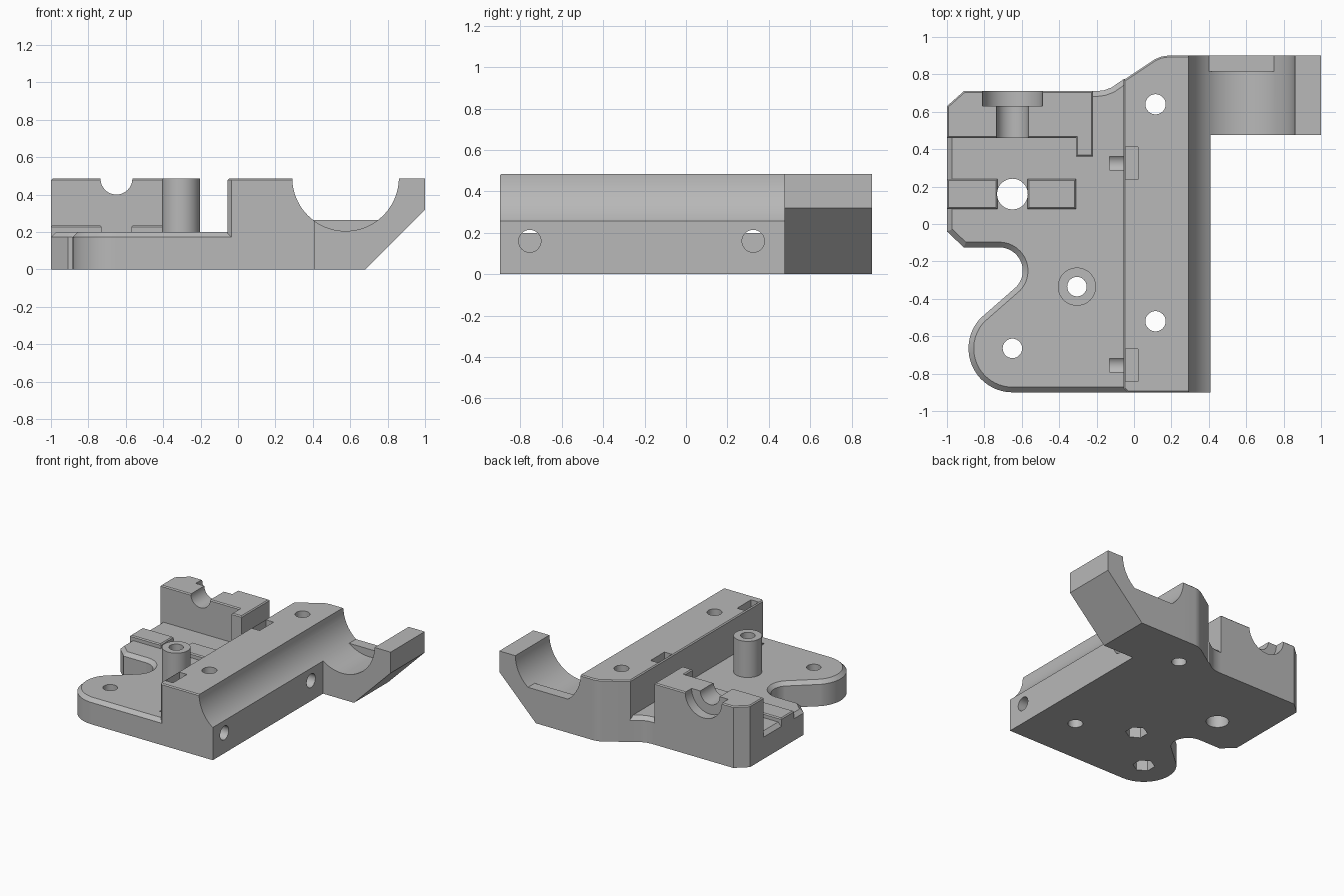
import bpy, bmesh, math
from mathutils import Matrix, Vector

old = bpy.data.objects.get("Cube")
if old:
    bpy.data.objects.remove(old, do_unlink=True)

grey = bpy.data.materials.new("plain_grey")
grey.use_nodes = True
COLOUR = (0.48, 0.48, 0.48, 1)
grey.diffuse_color = COLOUR
grey.node_tree.nodes["Principled BSDF"].inputs["Base Color"].default_value = COLOUR

TOP = 0.485      # height of the tall parts
PLATE = 0.2      # height of the base plate


def finish(bm, name):
    bmesh.ops.recalc_face_normals(bm, faces=bm.faces)
    mesh = bpy.data.meshes.new(name)
    bm.to_mesh(mesh)
    bm.free()
    mesh.materials.append(grey)
    obj = bpy.data.objects.new(name, mesh)
    bpy.context.collection.objects.link(obj)
    return obj


def prism(name, outline, low, high, axis="z", chamfer=0.0):
    """Extrude an outline along z, or an (x, z) outline along y."""
    def place(p, h):
        return (p[0], p[1], h) if axis == "z" else (p[0], h, p[1])
    bm = bmesh.new()
    base = bm.faces.new([bm.verts.new(place(p, low)) for p in outline])
    ext = bmesh.ops.extrude_face_region(bm, geom=[base])["geom"]
    shift = Vector(place((0, 0), high - low))
    bmesh.ops.translate(bm, vec=shift, verts=[g for g in ext if isinstance(g, bmesh.types.BMVert)])
    bmesh.ops.recalc_face_normals(bm, faces=bm.faces)
    if chamfer:
        rim = [e for e in bm.edges if all(abs(v.co.z - high) < 1e-5 for v in e.verts)]
        bmesh.ops.bevel(bm, geom=rim, offset=chamfer, segments=1, affect="EDGES")
    return finish(bm, name)


def box(name, x, y, z, chamfer=0.0):
    corners = [(x[0], y[0]), (x[1], y[0]), (x[1], y[1]), (x[0], y[1])]
    return prism(name, corners, z[0], z[1], chamfer=chamfer)


def rod(name, radius, start, end, sides=48):
    """Cylinder between two points."""
    start, end = Vector(start), Vector(end)
    d = end - start
    turn = d.to_track_quat("Z", "Y").to_matrix().to_4x4()
    bm = bmesh.new()
    bmesh.ops.create_cone(bm, cap_ends=True, segments=sides, radius1=radius, radius2=radius,
                          depth=d.length, matrix=Matrix.Translation((start + end) / 2) @ turn)
    return finish(bm, name)


def arc(cx, cy, r, a, b, n=20):
    angles = [math.radians(a + (b - a) * i / n) for i in range(n + 1)]
    return [(cx + r * math.cos(t), cy + r * math.sin(t)) for t in angles]


def combine(body, tool, operation):
    tool.hide_render = True
    mod = body.modifiers.new(operation, "BOOLEAN")
    mod.operation, mod.solver, mod.object = operation, "EXACT", tool
    bpy.context.view_layer.objects.active = body
    bpy.ops.object.modifier_apply(modifier=mod.name)
    bpy.data.objects.remove(tool, do_unlink=True)


# Base plate with rounded lobe and chamfered rim
plate_outline = ([(0.2, -0.9)] + arc(-0.65, -0.665, 0.235, 270, 137)
                 + arc(-0.72, -0.25, 0.125, -43, 90)
                 + [(-0.91, -0.125), (-1, -0.04), (-1, 0.63), (-0.91, 0.71), (-0.2, 0.71),
                    (-0.16, 0.715), (-0.12, 0.73), (-0.055, 0.775), (0.2, 0.775)])
body = prism("bracket_body", plate_outline, 0, PLATE, chamfer=0.028)

# Tall rail, clamp arm, rear block, pads and post
rail_outline = [(-0.055, -0.88), (-0.035, -0.9), (0.41, -0.9), (0.41, 0.9), (0.18, 0.9),
                (0.145, 0.895), (0.11, 0.88), (-0.055, 0.77)]
arm_profile = [(0.3, 0), (0.68, 0), (1, 0.32), (1, TOP), (0.3, TOP)]
block_outline = [(-1, 0.46), (-1, 0.63), (-0.91, 0.71), (-0.22, 0.71), (-0.22, 0.36),
                 (-0.31, 0.36), (-0.31, 0.46)]
POST = (-0.305, -0.335)
LOBE = (-0.65, -0.665)
additions = [
    prism("rail", rail_outline, 0, TOP, chamfer=0.008),
    prism("clamp_arm", arm_profile, 0.475, 0.9, axis="y"),
    prism("rear_block", block_outline, 0, TOP, chamfer=0.008),
    box("left_pad", (-1, -0.73), (0.08, 0.24), (0.1, 0.235), 0.008),
    box("right_pad", (-0.57, -0.31), (0.08, 0.24), (0.1, 0.235), 0.008),
    rod("post", 0.102, (*POST, 0.05), (*POST, TOP)),
]
for part in additions:
    combine(body, part, "UNION")

# Large bore and the stepped groove through the rear block
cutters = [
    rod("bore", 0.285, (0.575, -1.1, 0.49), (0.575, 1.1, 0.49), 96),
    rod("groove", 0.085, (-0.65, 0.4, TOP), (-0.65, 0.8, TOP)),
    rod("groove_step", 0.16, (-0.65, 0.63, TOP), (-0.65, 0.8, TOP)),
    rod("plate_hole", 0.082, (-0.65, 0.16, -0.1), (-0.65, 0.16, 0.4)),
]
# Screw holes with hexagonal nut pockets below
for x, y in (POST, LOBE):
    cutters.append(rod("screw_hole", 0.052, (x, y, -0.1), (x, y, 0.6)))
    cutters.append(rod("nut_pocket", 0.08, (x, y, -0.1), (x, y, 0.1), 6))
# Vertical rail holes
for y in (0.64, -0.52):
    cutters.append(rod("rail_hole", 0.054, (0.115, y, -0.1), (0.115, y, 0.6)))
# Cross holes with nut slots
for y in (0.325, -0.755):
    cutters.append(rod("cross_hole", 0.054, (-0.13, y, 0.16), (0.5, y, 0.16)))
    cutters.append(box("nut_slot", (-0.045, 0.022), (y - 0.087, y + 0.087), (0.07, 0.6)))
for cutter in cutters:
    combine(body, cutter, "DIFFERENCE")

# Flat ledge at the back of the bore
combine(body, box("ledge", (0.39, 0.76), (0.815, 0.9), (0.15, 0.265)), "UNION")

# Smooth round walls, crisp edges
bpy.ops.object.select_all(action="DESELECT")
body.select_set(True)
bpy.context.view_layer.objects.active = body
bpy.ops.object.shade_smooth_by_angle(angle=math.radians(25))
normals = body.modifiers.new("flat_face_normals", "WEIGHTED_NORMAL")
normals.keep_sharp = True
